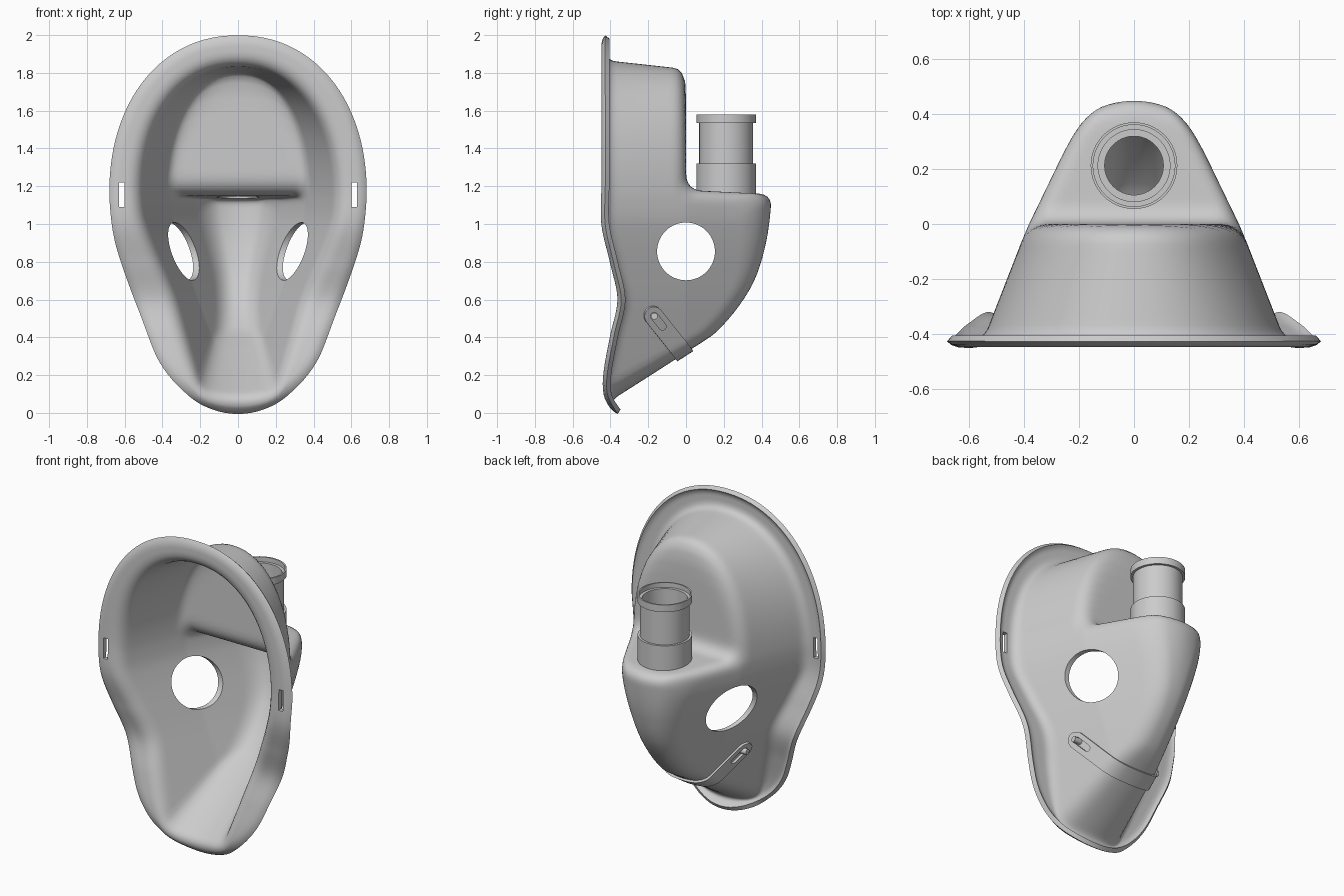
import bpy, bmesh, math
from mathutils import Vector, Matrix

if "Cube" in bpy.data.objects:
    bpy.data.objects.remove(bpy.data.objects["Cube"])


def spline(pts):
    """Smooth curve through (t, value) points."""
    n = len(pts)
    m = [(pts[min(i + 1, n - 1)][1] - pts[max(i - 1, 0)][1]) /
         (pts[min(i + 1, n - 1)][0] - pts[max(i - 1, 0)][0]) for i in range(n)]

    def f(t):
        t = min(max(t, pts[0][0]), pts[-1][0])
        i = 0
        while i < n - 2 and t > pts[i + 1][0]:
            i += 1
        (a, p), (b, q) = pts[i], pts[i + 1]
        h = b - a
        u = (t - a) / h
        return ((1 + 2 * u) * (1 - u) ** 2 * p + u * (1 - u) ** 2 * h * m[i]
                + u * u * (3 - 2 * u) * q + u * u * (u - 1) * h * m[i + 1])
    return f


def smax(a, b, k):
    h = max(k - abs(a - b), 0) / k
    return max(a, b) + h * h * k / 4


# Side profiles and widths as functions of height
back_y = spline([(-.1, -.655), (.07, -.39), (.32, 0), (.434, .166), (.65, .335),
                 (.86, .414), (1.1, .45), (1.3, .45), (2.2, .45)])
body_w = spline([(-.1, -.03), (.1, .05), (.4, .165), (.7, .275), (1, .367), (1.15, .385), (1.3, .385)])
flange_y = spline([(-.05, -.33), (0, -.35), (.09, -.405), (.2, -.41), (.4, -.375), (.6, -.335),
                   (.8, -.375), (1, -.42), (1.2, -.42), (2.1, -.42)])
flange_w = spline([(0, .3), (.1, .33), (.25, .41), (.47, .50), (.77, .61), (.95, .66), (1.15, .68), (1.3, .68)])


def arch(x, z, a, b):
    return (((abs(x) / a) ** 2.15 + ((z - 1.15) / b) ** 2.15) ** (1 / 2.15) - 1) * a


def body(p):
    """Negative inside the mask body."""
    x, y, z = p
    slope = .39 if y < 0 else .48
    if z > 1.15:
        side = arch(x, z, max(.385 - slope * y, .02), .67 - .11 * y)
    else:
        side = abs(x) - body_w(z) + slope * y
    back = y - back_y(z) + 1.6 * x * x
    step = -smax(-y, -(z - 1.18 + .05 * y), .09)
    return smax(side, smax(back, step, .07), .07)


def outline(x, z):
    """Negative inside the flange outline."""
    if z > 1.15:
        return arch(x, z, .68, .85)
    return smax(abs(x) - flange_w(z), 1.4 * x * x - z, .05)


def solve(f, hi):
    lo = 0.0
    for _ in range(24):
        mid = (lo + hi) / 2
        if f(mid) < 0:
            lo = mid
        else:
            hi = mid
    return lo


def make(name, verts, faces):
    me = bpy.data.meshes.new(name)
    me.from_pydata([tuple(v) for v in verts], [], faces)
    ob = bpy.data.objects.new(name, me)
    bpy.context.collection.objects.link(ob)
    return ob


def activate(ob):
    bpy.ops.object.select_all(action='DESELECT')
    ob.select_set(True)
    bpy.context.view_layer.objects.active = ob


def thicken(ob, t, off):
    m = ob.modifiers.new("Solidify", 'SOLIDIFY')
    m.thickness, m.offset = t, off
    activate(ob)
    bpy.ops.object.modifier_apply(modifier=m.name)


def cut(ob, cutter):
    m = ob.modifiers.new("Cut", 'BOOLEAN')
    m.operation, m.object, m.solver = 'DIFFERENCE', cutter, 'EXACT'
    activate(ob)
    bpy.ops.object.modifier_apply(modifier=m.name)
    bpy.data.objects.remove(cutter)


def smooth(ob):
    activate(ob)
    bpy.ops.object.shade_smooth_by_angle(angle=math.radians(35))


def cylinder(name, r, depth, loc, axis, n=64):
    rot = (0, math.pi / 2, 0) if axis == 'X' else (0, 0, 0)
    bpy.ops.mesh.primitive_cylinder_add(vertices=n, radius=r, depth=depth, location=loc, rotation=rot)
    bpy.context.object.name = name
    return bpy.context.object


# Mask shell: columns run from the back of the nose out to the flange edge
COLS, ROWS, FL = 160, 64, 5
O = Vector((0, -.2, .85))


def on_flange(phi, r, dy=0):
    z = O.z + r * math.cos(phi)
    return Vector((r * math.sin(phi), flange_y(z) + dy, z))


columns = []
for j in range(COLS):
    phi = 2 * math.pi * j / COLS
    out = Vector((math.sin(phi), 0, math.cos(phi)))
    r0 = solve(lambda r: body(on_flange(phi, r)), 1.3)
    r1 = solve(lambda r: body(on_flange(phi, r, .05)), 1.3)
    ro = solve(lambda r: outline(r * out.x, O.z + r * out.z), 1.3) - .018
    P1 = on_flange(phi, r1, .05)
    end = math.atan2(P1.y - O.y, r1)
    col = []
    for i in range(1, ROWS + 1):
        a = math.pi / 2 + (end - math.pi / 2) * i / ROWS
        d = out * math.cos(a) + Vector((0, math.sin(a), 0))
        col.append(O + d * solve(lambda r: body(O + d * r), 1.5))
    r2 = r0 + min(.05, .4 * (ro - r0))
    P0, P2 = on_flange(phi, r0), on_flange(phi, r2)
    for i in range(1, FL + 1):
        t = i / FL
        col.append(P1 * (1 - t) ** 2 + P0 * 2 * t * (1 - t) + P2 * t * t)
    r3 = max(ro - .03, r2 + .005)
    for t in (.33, .67, 1):
        col.append(on_flange(phi, r2 + (r3 - r2) * t))
    for t, dy in ((.6, .005), (1, .014)):
        col.append(on_flange(phi, r3 + (ro - r3) * t, dy))
    columns.append(col)

n = len(columns[0])
verts = [O + Vector((0, solve(lambda r: body(O + Vector((0, r, 0))), 1.5), 0))]
for col in columns:
    verts += col
faces = []
for j in range(COLS):
    a, b = 1 + j * n, 1 + (j + 1) % COLS * n
    faces.append((0, a, b))
    faces += [(a + i, a + i + 1, b + i + 1, b + i) for i in range(n - 1)]
shell = make("mask_shell", verts, faces)
thicken(shell, .028, -1)

# Side holes, port opening and harness slots
cut(shell, cylinder("side_hole_cutter", .153, 2, (0, 0, .855), 'X'))
cut(shell, cylinder("port_cutter", .112, .3, (0, .213, 1.18), 'Z'))
for s in (-1, 1):
    bpy.ops.mesh.primitive_cube_add(size=1, location=(s * .615, -.43, 1.155))
    box = bpy.context.object
    box.scale = (.03, .15, .13)
    cut(shell, box)
smooth(shell)

# Breathing port: lathed tube
prof = [(.107, 1.15), (.157, 1.15), (.157, 1.32), (.143, 1.32), (.143, 1.535), (.158, 1.535), (.158, 1.58),
        (.149, 1.58), (.149, 1.55), (.131, 1.55), (.131, 1.32), (.107, 1.32)]
S, k = 64, len(prof)
verts = [(r * math.cos(2 * math.pi * i / S), .213 + r * math.sin(2 * math.pi * i / S), z)
         for i in range(S) for r, z in prof]
faces = [(i * k + j, (i + 1) % S * k + j, (i + 1) % S * k + (j + 1) % k, i * k + (j + 1) % k)
         for i in range(S) for j in range(k)]
smooth(make("breathing_port", verts, faces))

# Chin band wrapped around the lower body
d = Vector((0, .62, -.78)).normalized()
w = Vector((0, .78, .62)).normalized()
tip = Vector((0, -.205, .555))
TH, TW, HW = 60, 12, .05
verts, faces = [], []
for i in range(TH + 1):
    th = math.pi * (i / TH - .5)
    ray = d * math.cos(th) + Vector((math.sin(th), 0, 0))
    for t in range(TW + 1):
        u = math.pi * (t / TW - .5)
        q = tip + w * HW * math.sin(u) + d * HW * (1 - math.cos(u))
        verts.append(q + ray * (solve(lambda r: body(q + ray * r), 1) + .001))
for i in range(TH):
    for t in range(TW):
        a = i * (TW + 1) + t
        faces.append((a, a + 1, a + TW + 2, a + TW + 1))
band = make("chin_band", verts, faces)
thicken(band, .014, 1)

# Slot near each end of the band
A, B = Vector((0, -.168, .512)), Vector((0, -.125, .458))
ring = [(A if i < 9 else B) + (w * math.cos(math.pi * (i % 9) / 8) - d * math.sin(math.pi * (i % 9) / 8))
        * (.02 if i < 9 else -.02) for i in range(18)]
X = Vector((1, 0, 0))
slot = make("slot_cutter", [p - X for p in ring] + [p + X for p in ring],
            [tuple(range(18)), tuple(range(35, 17, -1))] +
            [(i, i + 18, (i + 1) % 18 + 18, (i + 1) % 18) for i in range(18)])
bm = bmesh.new()
bm.from_mesh(slot.data)
bmesh.ops.recalc_face_normals(bm, faces=bm.faces)
bm.to_mesh(slot.data)
bm.free()
cut(band, slot)
smooth(band)

# Pins holding the band
px = solve(lambda x: body((x, A.y, A.z)), 1)
for s, name in ((-1, "left"), (1, "right")):
    smooth(cylinder(name + "_band_pin", .018, .06, (s * (px + .012), A.y, A.z), 'X', 24))
